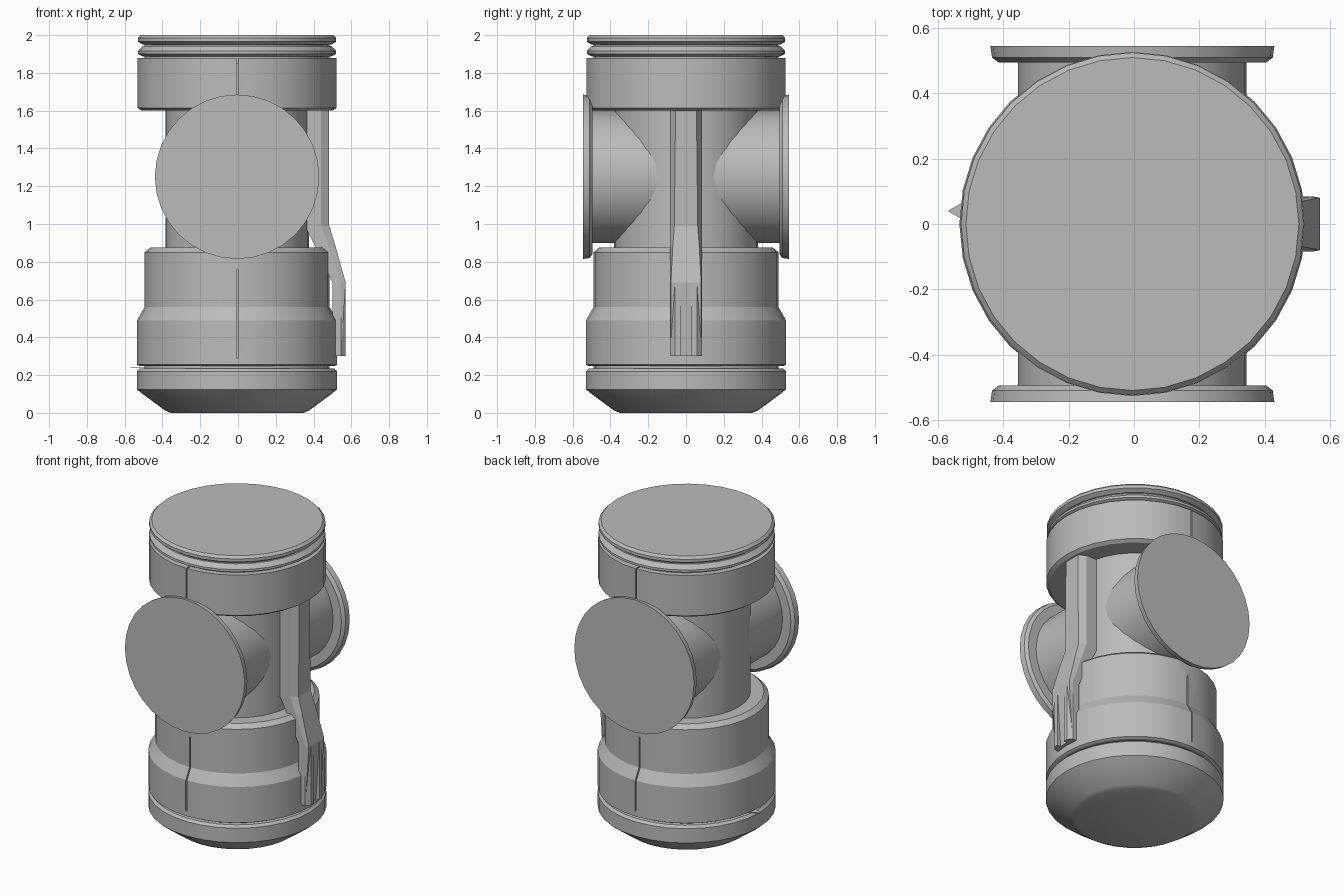
import bpy, bmesh, math
from mathutils import Matrix, Vector

cube = bpy.data.objects.get("Cube")
if cube:
    bpy.data.objects.remove(cube, do_unlink=True)

GREY = (0.5, 0.5, 0.5, 1)
mat = bpy.data.materials.new("plain grey")
mat.use_nodes = True
mat.diffuse_color = GREY
mat.node_tree.nodes["Principled BSDF"].inputs["Base Color"].default_value = GREY


def finish(name, bm, smooth=True):
    bmesh.ops.recalc_face_normals(bm, faces=bm.faces)
    mesh = bpy.data.meshes.new(name)
    bm.to_mesh(mesh)
    bm.free()
    mesh.materials.append(mat)
    ob = bpy.data.objects.new(name, mesh)
    bpy.context.collection.objects.link(ob)
    if smooth:
        bpy.ops.object.select_all(action='DESELECT')
        ob.select_set(True)
        bpy.context.view_layer.objects.active = ob
        bpy.ops.object.shade_smooth_by_angle(angle=math.radians(25))
    return ob


def lathe(name, profile, sides=32, matrix=Matrix.Translation((-0.005, 0, 0))):
    """Closed solid of revolution from (radius, height) points."""
    bm = bmesh.new()
    rings = []
    for r, h in profile:
        angles = [2 * math.pi * i / sides for i in range(sides)]
        rings.append([bm.verts.new((r * math.cos(a), r * math.sin(a), h)) for a in angles])
    for low, high in zip(rings, rings[1:]):
        for i in range(sides):
            j = (i + 1) % sides
            bm.faces.new((low[i], low[j], high[j], high[i]))
    bm.faces.new(rings[0])
    bm.faces.new(rings[-1])
    bm.transform(matrix)
    return finish(name, bm)


def box(name, lo, hi, smooth=False):
    bm = bmesh.new()
    bmesh.ops.create_cube(bm, size=1)
    lo, hi = Vector(lo), Vector(hi)
    bm.transform(Matrix.Translation((lo + hi) / 2) @ Matrix.Diagonal((hi - lo).to_4d()))
    return finish(name, bm, smooth)


# Main upright body
lathe("base_foot", [(0.35, 0), (0.38, 0.012), (0.50, 0.10), (0.53, 0.125),
                    (0.53, 0.22), (0.515, 0.235)])
lathe("base_groove", [(0.49, 0.2), (0.49, 0.28)])
lower = lathe("lower_housing", [(0.515, 0.247), (0.53, 0.255), (0.53, 0.49),
                                (0.49, 0.56), (0.49, 0.85), (0.46, 0.875)])
lathe("neck", [(0.38, 0.8), (0.38, 1.65)])
collar = lathe("upper_collar", [(0.505, 1.6), (0.527, 1.615), (0.527, 1.88)])
lathe("lid_groove", [(0.49, 1.85), (0.49, 1.97)])
lathe("lid_lower_ring", [(0.50, 1.888), (0.525, 1.90), (0.525, 1.915), (0.50, 1.942)])
lathe("lid", [(0.50, 1.95), (0.525, 1.965), (0.525, 1.985), (0.51, 2.0)])

# Front and back side pipes with flat flanges
for label, angle in (("front", math.pi / 2), ("back", -math.pi / 2)):
    turn = Matrix.Translation((-0.005, 0, 1.25)) @ Matrix.Rotation(angle, 4, 'X')
    lathe(label + "_pipe", [(0.35, 0.1), (0.35, 0.51)], matrix=turn)
    lathe(label + "_flange", [(0.41, 0.495), (0.43, 0.51), (0.435, 0.545)], matrix=turn)

# Narrow seams in the front and back of the housings
for part, z0, z1 in ((lower, 0.29, 0.76), (collar, 1.68, 1.9)):
    cutter = box(part.name + "_seam_cutter", (-0.009, -0.7, z0), (-0.001, 0.7, z1))
    cutter.hide_render = True
    cutter.hide_viewport = True
    cutter.display_type = 'WIRE'
    # Keep the core of the housing by cutting only near the surface
    for v in cutter.data.vertices:
        v.co.y = v.co.y
    bm = bmesh.new()
    for side in (-1, 1):
        made = bmesh.ops.create_cube(bm, size=1)["verts"]
        bmesh.ops.scale(bm, vec=(0.008, 0.12, z1 - z0), verts=made)
        bmesh.ops.translate(bm, vec=(-0.005, side * 0.54, (z0 + z1) / 2), verts=made)
    bm.to_mesh(cutter.data)
    bm.free()
    mod = part.modifiers.new("seam", 'BOOLEAN')
    mod.object = cutter
    mod.operation = 'DIFFERENCE'
    mod.solver = 'EXACT'

# Strap on the left side: side profile in x and z, narrower on its outer face
inner = [(0.36, 1.61), (0.36, 0.98), (0.42, 0.86), (0.50, 0.69), (0.50, 0.30)]
edge = [(0.44, 1.61), (0.44, 0.99), (0.48, 0.88), (0.545, 0.69), (0.53, 0.30)]
outer = [(0.483, 1.61), (0.483, 0.99), (0.517, 0.88), (0.57, 0.69), (0.545, 0.30)]
widths = [0.055, 0.062, 0.07, 0.08, 0.08]
bm = bmesh.new()
sections = []
for i, w in enumerate(widths):
    half = [(inner[i], 0.085), (edge[i], 0.085), (outer[i], w)]
    loop = half + [(p, -y) for p, y in reversed(half)]
    sections.append([bm.verts.new((p[0], y, p[1])) for p, y in loop])
for a, b in zip(sections, sections[1:]):
    for k in range(6):
        m = (k + 1) % 6
        bm.faces.new((a[k], a[m], b[m], b[k]))
bm.faces.new(sections[0])
bm.faces.new(sections[-1])
finish("strap", bm, smooth=False)

# Paired rails at the strap's lower end
for label, side in (("front", -1), ("back", 1)):
    bm = bmesh.new()
    outline = [(0.52, 0.03), (0.57, 0.03), (0.57, 0.058), (0.545, 0.085), (0.52, 0.085)]
    face = bm.faces.new([bm.verts.new((x, side * y, 0.30)) for x, y in outline])
    top = bmesh.ops.extrude_face_region(bm, geom=[face])["geom"]
    moved = [g for g in top if isinstance(g, bmesh.types.BMVert)]
    bmesh.ops.translate(bm, vec=(0, 0, 0.39), verts=moved)
    finish("strap_rail_" + label, bm, smooth=False)

# Small pointed tab at the base seam on the opposite side
bm = bmesh.new()
bmesh.ops.create_cone(bm, cap_ends=True, segments=3, radius1=0.07, radius2=0.07, depth=0.004)
bm.transform(Matrix.Translation((-0.5, 0.04, 0.241)) @ Matrix.Rotation(math.pi / 2, 4, 'Z'))
finish("seam_tab", bm, smooth=False)
